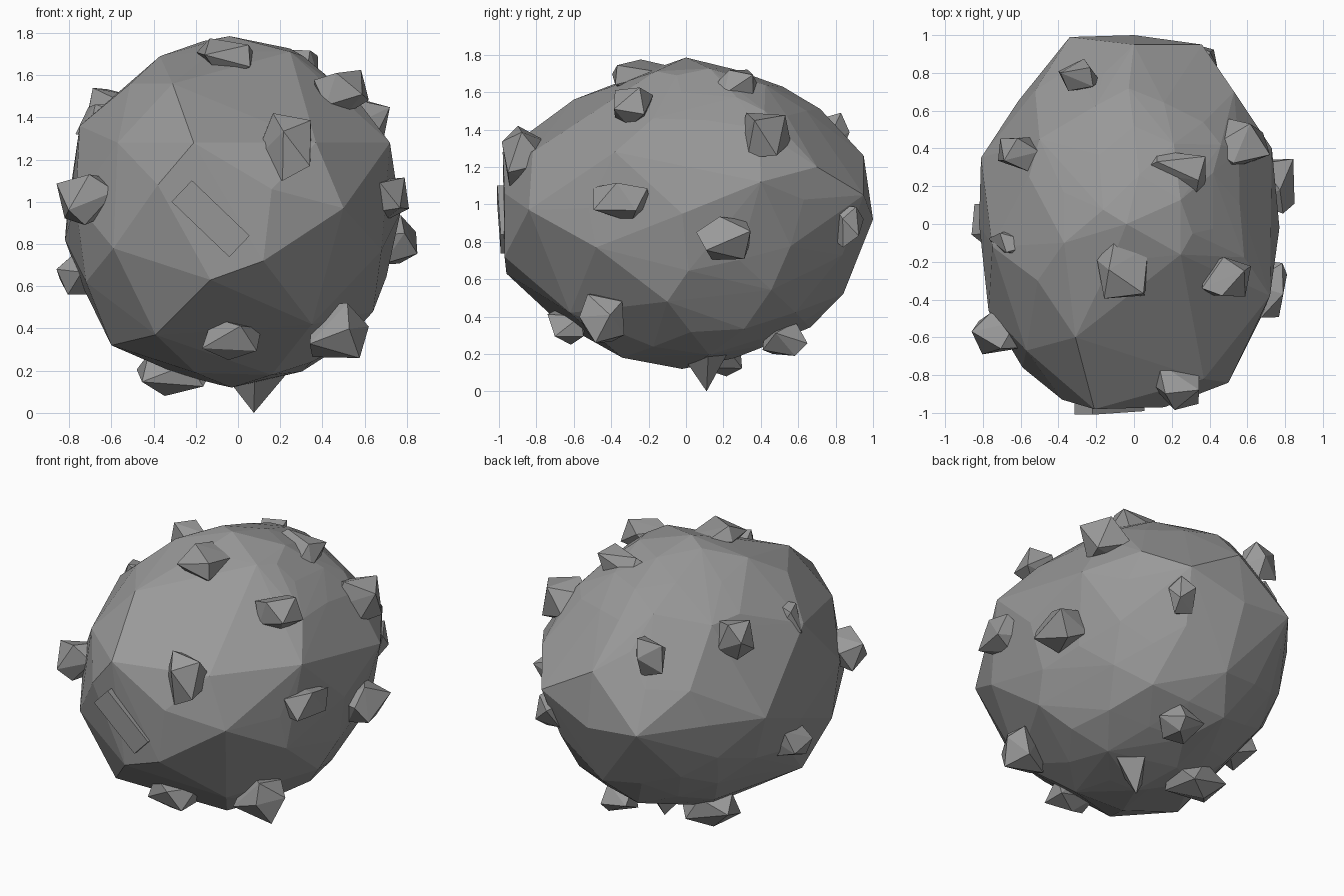
import bpy, bmesh, math, random
from mathutils import Vector, Matrix

if "Cube" in bpy.data.objects:
    bpy.data.objects.remove(bpy.data.objects["Cube"])

random.seed(11)

# dark stone grey
grey = bpy.data.materials.new("stone_grey")
grey.diffuse_color = (0.32, 0.32, 0.32, 1)
grey.use_nodes = True
grey.node_tree.nodes["Principled BSDF"].inputs["Base Color"].default_value = grey.diffuse_color


def hull_object(name, points):
    """Flat-faced convex solid around a cloud of points."""
    bm = bmesh.new()
    for p in points:
        bm.verts.new(p)
    res = bmesh.ops.convex_hull(bm, input=bm.verts[:])
    junk = {v for k in ("geom_interior", "geom_unused") for v in res[k]
            if isinstance(v, bmesh.types.BMVert)}
    bmesh.ops.delete(bm, geom=list(junk), context='VERTS')
    bmesh.ops.recalc_face_normals(bm, faces=bm.faces[:])
    mesh = bpy.data.meshes.new(name)
    bm.to_mesh(mesh)
    bm.free()
    mesh.materials.append(grey)
    ob = bpy.data.objects.new(name, mesh)
    bpy.context.collection.objects.link(ob)
    return ob


def ellipsoid_points(centre, radii):
    """Slightly uneven ellipsoid surface points."""
    bm = bmesh.new()
    bmesh.ops.create_icosphere(bm, subdivisions=3, radius=1,
                               matrix=Matrix.Rotation(0.4, 4, 'Z') @ Matrix.Rotation(0.3, 4, 'X'))
    pts = []
    for v in bm.verts:
        k = random.uniform(0.94, 1.0)
        pts.append(Vector(c + r * k * q for c, r, q in zip(centre, radii, v.co)))
    bm.free()
    return pts


def rock(name, x, y, z, sx, sy, sz):
    """Irregular angular stone filling a box of the given full size."""
    n, spin = 9, random.uniform(0, 6.28)
    turn = Matrix.Rotation(random.uniform(0, 3), 3, 'X')
    pts = []
    for i in range(n):
        h = 1 - 2 * (i + 0.5) / n
        a = spin + i * 2.4 + random.uniform(-0.4, 0.4)
        r = math.sqrt(1 - h * h)
        p = turn @ Vector((r * math.cos(a), r * math.sin(a), h))
        pts.append(Vector(math.copysign(abs(c) ** 0.75, c) for c in p))   # blockier
    lo = [min(p[k] for p in pts) for k in range(3)]
    hi = [max(p[k] for p in pts) for k in range(3)]
    box = (sx, sy, sz)
    pts = [Vector((x, y, z)) + Vector(((p[k] - lo[k]) / (hi[k] - lo[k]) - 0.5) * box[k]
                                      for k in range(3)) for p in pts]
    return hull_object(name, pts)


# boulder body: rough ellipsoid at the back, key facet corners elsewhere
corners = [
    (-.21, -.98, 1.28), (.16, -.97, 1.06), (-.38, -.93, 1.08), (.12, -.97, .72),
    (-.13, -.96, .63), (.50, -.84, .97), (-.57, -.67, 1.28), (-.59, -.76, .78),
    (.37, -.82, 1.28), (-.31, -.60, 1.56), (.25, -.54, 1.46), (.72, -.38, 1.28),
    (.66, -.52, .98), (.68, -.48, .77), (.35, -.62, .42), (-.39, -.68, .37),
    (-.60, -.32, .32), (-.77, -.46, 1.0), (-.72, -.45, .62), (.16, -.34, .18),
    (-.20, -.34, .19), (.64, -.10, .48), (-.04, 0, 1.785), (-.37, -.10, 1.69),
    (.31, -.05, 1.69), (-.75, -.12, 1.36), (-.82, 0, .82), (.77, -.02, .95),
    (-.34, .99, .95), (0, 1.0, .92), (.36, .95, 1.05), (.53, .70, 1.20),
    (0, .95, 1.26), (.73, .40, 1.12), (0, .50, 1.63), (-.81, .35, .95),
    (-.03, -.02, .12), (-.51, -.30, 1.56), (.46, .42, 1.50), (-.50, .45, 1.50)]
back = [p for p in ellipsoid_points((-.02, 0, .95), (.79, .99, .835)) if p.y > -0.2]
hull_object("boulder", [Vector(p) for p in corners] + back)

# loose stones stuck in the surface: centre and size
stones = [
    (.21, -.86, 1.26, .27, .25, .32), (-.03, -.63, .35, .28, .22, .20),
    (.48, -.45, .39, .28, .24, .26), (-.72, -.58, 1.01, .28, .22, .24),
    (-.74, -.02, .67, .24, .26, .22), (-.60, -.10, 1.38, .34, .14, .18),
    (-.61, .37, 1.42, .22, .18, .24), (-.29, .79, 1.37, .22, .17, .24),
    (.20, .28, 1.64, .36, .22, .16), (-.06, -.23, 1.68, .27, .33, .19),
    (.56, .42, 1.37, .32, .28, .24), (.49, -.28, 1.52, .26, .21, .21),
    (.71, -.34, 1.01, .20, .31, .21), (.73, .20, .82, .24, .29, .23),
    (.36, .86, .88, .16, .18, .22), (-.29, .18, .18, .38, .24, .20),
    (.10, .53, .28, .22, .24, .18)]
for i, s in enumerate(stones):
    rock(f"stone_{i + 1:02d}", *s)

# tilted slab on the front face
dx, dz = Vector((.72, 0, -.69)), Vector((.69, 0, .72))
mid = Vector((-.13, -.93, .92))
hull_object("front_slab", [mid + dx * a + dz * b + Vector((0, c, 0))
                           for a in (-.19, .19) for b in (-.07, .07)
                           for c in (-.07 + a * .05, .06)])

# pointed shard underneath
hull_object("bottom_shard", [Vector(p) for p in (
    (.075, .11, 0), (-.05, .02, .16), (.26, .12, .22), (.10, .22, .20), (.08, -.04, .22))])
